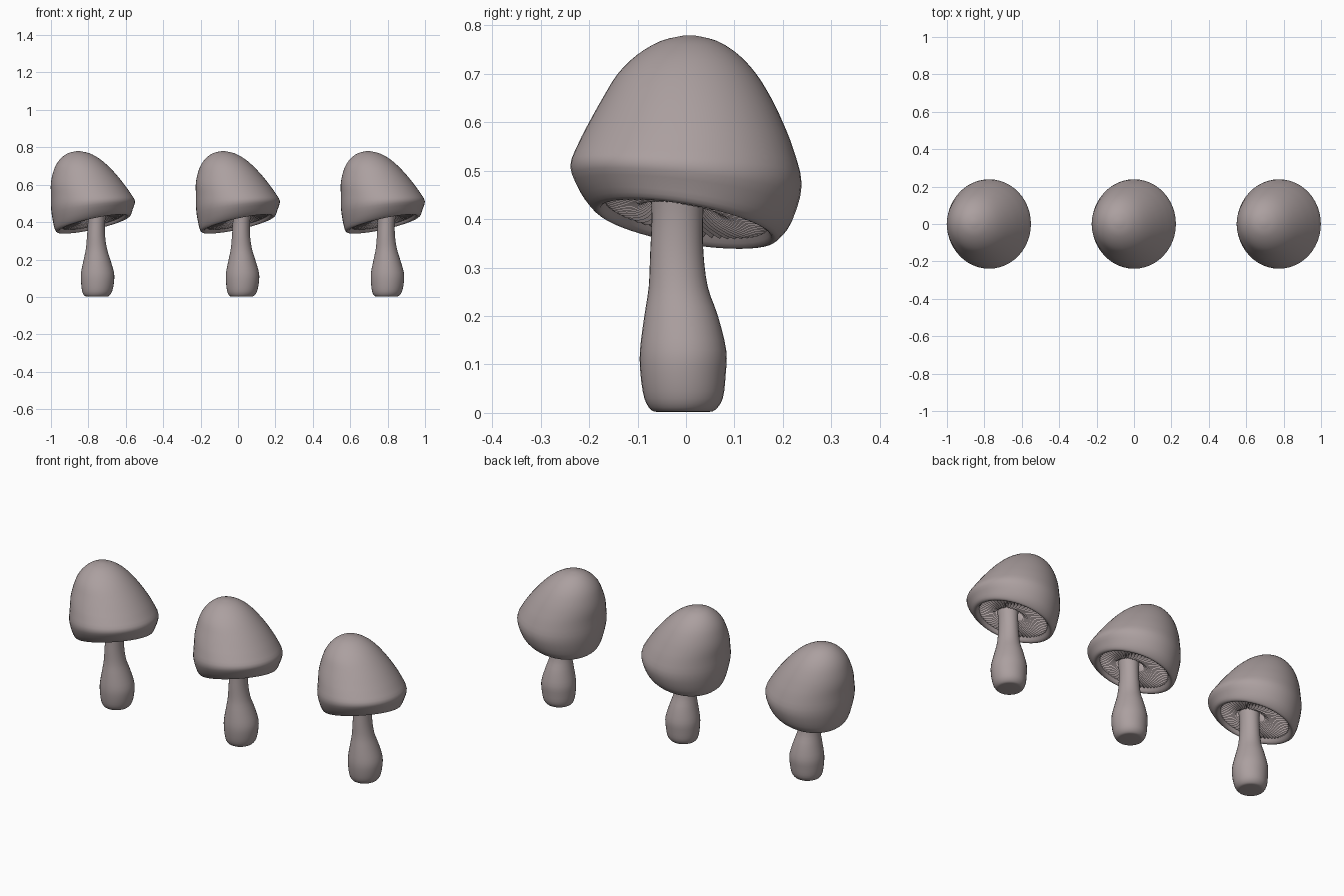
import bpy, bmesh, math

cube = bpy.data.objects.get("Cube")
if cube:
    bpy.data.objects.remove(cube, do_unlink=True)

flesh = bpy.data.materials.new("mushroom_grey_brown")
flesh.use_nodes = True
COLOUR = (0.41, 0.35, 0.35, 1)
flesh.diffuse_color = COLOUR
flesh.node_tree.nodes["Principled BSDF"].inputs["Base Color"].default_value = COLOUR


def smooth_rings(rings, steps):
    """Catmull-Rom interpolation between the key rings."""
    out = []
    for i in range(len(rings) - 1):
        a, b = rings[max(i - 1, 0)], rings[i]
        c, d = rings[i + 1], rings[min(i + 2, len(rings) - 1)]
        for s in range(steps):
            t = s / steps
            out.append([0.5 * (2 * q + (r - p) * t + (2 * p - 5 * q + 4 * r - w) * t * t
                               + (3 * q - p - 3 * r + w) * t ** 3)
                        for p, q, r, w in zip(a, b, c, d)])
    return out + [list(rings[-1])]


def loft(name, rings, sides, steps=3, pleat=0.0, cap_start=False, cap_end=False):
    """Rings are (z, centre x, centre y, radius x, radius y, slope x, slope y)."""
    bm = bmesh.new()
    loops = []
    rows = smooth_rings(rings, steps)
    for k, (z, cx, cy, rx, ry, sx, sy) in enumerate(rows):
        loop = []
        depth = pleat * math.sin(math.pi * k / (len(rows) - 1)) ** 0.5 if pleat else 0
        for i in range(sides):
            a = 2 * math.pi * i / sides
            dx, dy = rx * math.cos(a), ry * math.sin(a)
            fold = depth * (1 if i % 2 else -1)
            loop.append(bm.verts.new((cx + dx, cy + dy, z + sx * dx + sy * dy + fold)))
        loops.append(loop)
    for low, high in zip(loops, loops[1:]):
        for i in range(sides):
            j = (i + 1) % sides
            bm.faces.new((low[i], low[j], high[j], high[i]))
    if cap_start:
        bm.faces.new(loops[0][::-1])
    if cap_end:
        bm.faces.new(loops[-1])
    mesh = bpy.data.meshes.new(name)
    bm.to_mesh(mesh)
    bm.free()
    mesh.materials.append(flesh)
    return mesh


# Leaning cap, from the inner edge of the rolled lip up to the crown
cap = loft("cap", [
    (0.415, 0.00, 0.00, 0.165, 0.165, 0.22, -0.17),
    (0.392, 0.00, 0.00, 0.182, 0.177, 0.22, -0.17),
    (0.395, 0.00, 0.00, 0.200, 0.193, 0.21, -0.16),
    (0.430, 0.00, 0.00, 0.212, 0.220, 0.18, -0.14),
    (0.490, 0.00, 0.00, 0.224, 0.239, 0.10, -0.08),
    (0.550, -0.013, 0.00, 0.212, 0.222, 0.03, -0.03),
    (0.600, -0.029, 0.00, 0.197, 0.200, 0, 0),
    (0.650, -0.045, 0.002, 0.173, 0.174, 0, 0),
    (0.700, -0.060, 0.002, 0.141, 0.143, 0, 0),
    (0.740, -0.070, 0.004, 0.103, 0.104, 0, 0),
    (0.768, -0.077, 0.006, 0.058, 0.058, 0, 0),
    (0.779, -0.080, 0.007, 0.012, 0.012, 0, 0),
], 48, cap_end=True)

# Pleated gills running from the stem out to the lip
gills = loft("gills", [
    (0.450, 0.02, -0.017, 0.040, 0.045, 0.10, -0.08),
    (0.425, 0.01, -0.010, 0.085, 0.085, 0.20, -0.15),
    (0.413, 0.00, 0.00, 0.130, 0.130, 0.22, -0.17),
    (0.410, 0.00, 0.00, 0.172, 0.170, 0.22, -0.17),
], 112, pleat=0.011)

# Bulbous stem with a rounded foot
stem = loft("stem", [
    (0.002, 0.020, -0.006, 0.050, 0.052, 0, 0),
    (0.006, 0.020, -0.006, 0.066, 0.066, 0, 0),
    (0.030, 0.022, -0.005, 0.080, 0.081, 0, 0),
    (0.080, 0.024, -0.006, 0.088, 0.088, 0, 0),
    (0.130, 0.024, -0.006, 0.088, 0.089, 0, 0),
    (0.200, 0.021, -0.010, 0.071, 0.076, 0, 0),
    (0.260, 0.018, -0.016, 0.056, 0.061, 0, 0),
    (0.330, 0.016, -0.019, 0.048, 0.055, 0, 0),
    (0.400, 0.018, -0.018, 0.046, 0.053, 0, 0),
    (0.460, 0.022, -0.017, 0.050, 0.056, 0, 0),
], 32, cap_start=True, cap_end=True)

# Three matching mushrooms in a row
for label, x in (("right", -0.775), ("middle", 0), ("left", 0.775)):
    for mesh in (stem, gills, cap):
        part = bpy.data.objects.new(f"{label}_{mesh.name}", mesh)
        part.location.x = x
        bpy.context.collection.objects.link(part)

# Smooth shading, keeping the gill folds crisp
bpy.ops.object.select_all(action='DESELECT')
for mesh in (stem, gills, cap):
    part = bpy.data.objects[f"middle_{mesh.name}"]
    part.select_set(True)
    bpy.context.view_layer.objects.active = part
bpy.ops.object.shade_smooth_by_angle(angle=math.radians(40))
